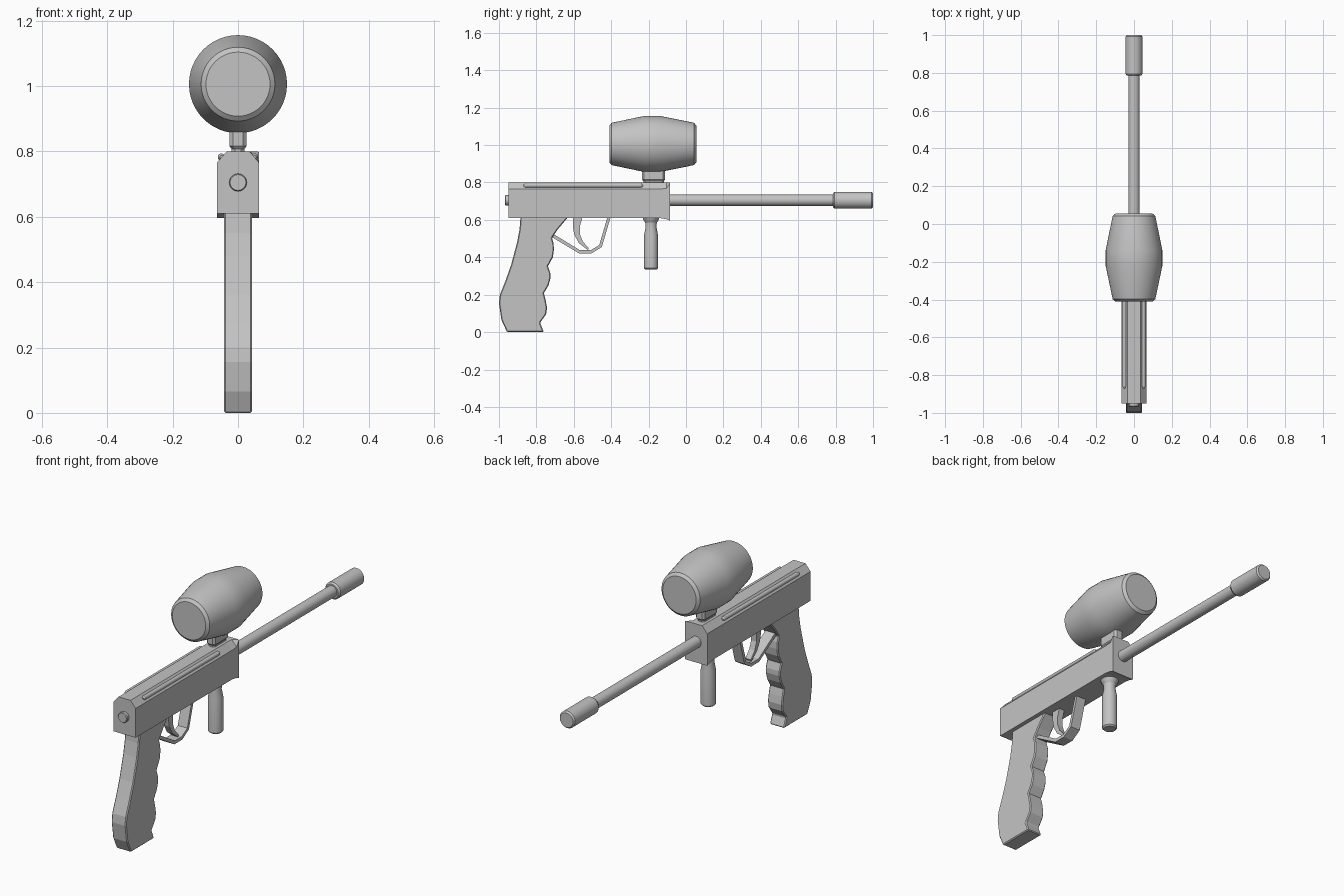
import bpy, bmesh, math
from mathutils import Vector

if "Cube" in bpy.data.objects:
    bpy.data.objects.remove(bpy.data.objects["Cube"])

grey = bpy.data.materials.new("plain_grey")
grey.diffuse_color = (0.55, 0.55, 0.55, 1)
grey.use_nodes = True
grey.node_tree.nodes["Principled BSDF"].inputs["Base Color"].default_value = grey.diffuse_color


def finish(name, bm, smooth=False, bevel=0):
    bmesh.ops.recalc_face_normals(bm, faces=bm.faces)
    me = bpy.data.meshes.new(name)
    bm.to_mesh(me)
    bm.free()
    me.materials.append(grey)
    ob = bpy.data.objects.new(name, me)
    bpy.context.collection.objects.link(ob)
    if bevel:
        m = ob.modifiers.new("bevel", 'BEVEL')
        m.width, m.segments, m.limit_method = bevel, 1, 'ANGLE'
        m.angle_limit = math.radians(50)
    if smooth:
        bpy.context.view_layer.objects.active = ob
        ob.select_set(True)
        bpy.ops.object.shade_smooth_by_angle(angle=math.radians(25))
        ob.select_set(False)
    return ob


def loft(name, rings, **kw):
    """Join rings of points with quads and cap both ends."""
    bm = bmesh.new()
    vs = [[bm.verts.new(p) for p in r] for r in rings]
    n = len(vs[0])
    for a, b in zip(vs, vs[1:]):
        for i in range(n):
            j = (i + 1) % n
            bm.faces.new((a[i], a[j], b[j], b[i]))
    bm.faces.new(vs[0])
    bm.faces.new(vs[-1])
    return finish(name, bm, **kw)


def lathe(name, profile, axis, center, n=32):
    """profile: (position along axis, radius)."""
    rings = []
    for t, r in profile:
        ring = []
        for i in range(n):
            a = 2 * math.pi * i / n
            u, v = r * math.cos(a), r * math.sin(a)
            p = (u, t, v) if axis == 'y' else (u, v, t)
            ring.append(Vector(p) + Vector(center))
        rings.append(ring)
    return loft(name, rings, smooth=True)


def side_profile(name, pts, half, **kw):
    """Extrude a (y, z) outline across x."""
    return loft(name, [[(x, y, z) for y, z in pts] for x in (-half, half)], **kw)


# Receiver: chamfered box, lower lip and one square corner at the front
def section(y, bottom, right):
    return [(-.065, y, bottom), (.065, y, bottom), (.065, y, right),
            (.035 + (right - .765) * .8, y, .80), (-.035, y, .80), (-.065, y, .765)]

loft("receiver", [section(-.95, .61, .765), section(-.14, .61, .765),
                  section(-.105, .604, .768), section(-.085, .596, .797)])

# Rails on the two chamfers
for s, side in ((1, "right"), (-1, "left")):
    lathe("rail_" + side, [(-.87, .005), (-.86, .011), (-.24, .011), (-.23, .005)],
          'y', (s * .051, 0, .783), 12)

# Rear knob, barrel and muzzle
lathe("rear_knob", [(-.968, .024), (-.964, .027), (-.94, .027)], 'y', (0, 0, .705))
lathe("barrel", [(-.10, .03), (.80, .03)], 'y', (0, 0, .705))
lathe("muzzle", [(.785, .038), (.795, .045), (.992, .045), (1.0, .038)], 'y', (0, 0, .705))

# Paint hopper and its neck
lathe("hopper", [(-.41, .098), (-.398, .113), (-.222, .15), (-.14, .15),
                 (.043, .113), (.055, .098)], 'y', (0, 0, 1.006), 48)


def neck_ring(z, hx, hy):
    c = .011
    return [(x * hx - x * a, -.173 + y * hy - y * b, z) for x, y, a, b in
            ((1, 1, 0, c), (1, 1, c, 0), (-1, 1, c, 0), (-1, 1, 0, c),
             (-1, -1, 0, c), (-1, -1, c, 0), (1, -1, c, 0), (1, -1, 0, c))]

loft("hopper_neck", [neck_ring(.79, .02, .055), neck_ring(.808, .02, .055),
                     neck_ring(.816, .026, .062), neck_ring(.88, .026, .062)])

# Front hand grip
lathe("foregrip", [(.335, .03), (.342, .037), (.52, .037), (.562, .029), (.585, .031),
                   (.60, .041), (.615, .046)], 'z', (0, -.187, 0))

# Rear grip with finger grooves
side_profile("grip", [
    (-.885, .615), (-.89, .55), (-.903, .48), (-.935, .36), (-.965, .275), (-.995, .20),
    (-1, .155), (-.987, .065), (-.957, 0), (-.76, 0), (-.78, .05), (-.748, .095),
    (-.743, .13), (-.75, .17), (-.76, .208), (-.735, .25), (-.724, .29), (-.725, .315),
    (-.738, .352), (-.712, .40), (-.706, .44), (-.708, .475), (-.717, .503),
    (-.685, .55), (-.63, .615)], .043, bevel=.005)

# Trigger guard strip
side_profile("trigger_guard", [
    (-.715, .507), (-.572, .421), (-.505, .421), (-.45, .455), (-.403, .615),
    (-.42, .615), (-.464, .465), (-.51, .438), (-.567, .438), (-.705, .522)], .028)

# Curved trigger
side_profile("trigger", [
    (-.605, .615), (-.605, .56), (-.597, .52), (-.572, .475), (-.524, .438),
    (-.52, .448), (-.552, .485), (-.568, .525), (-.568, .565), (-.553, .615)], .016)
